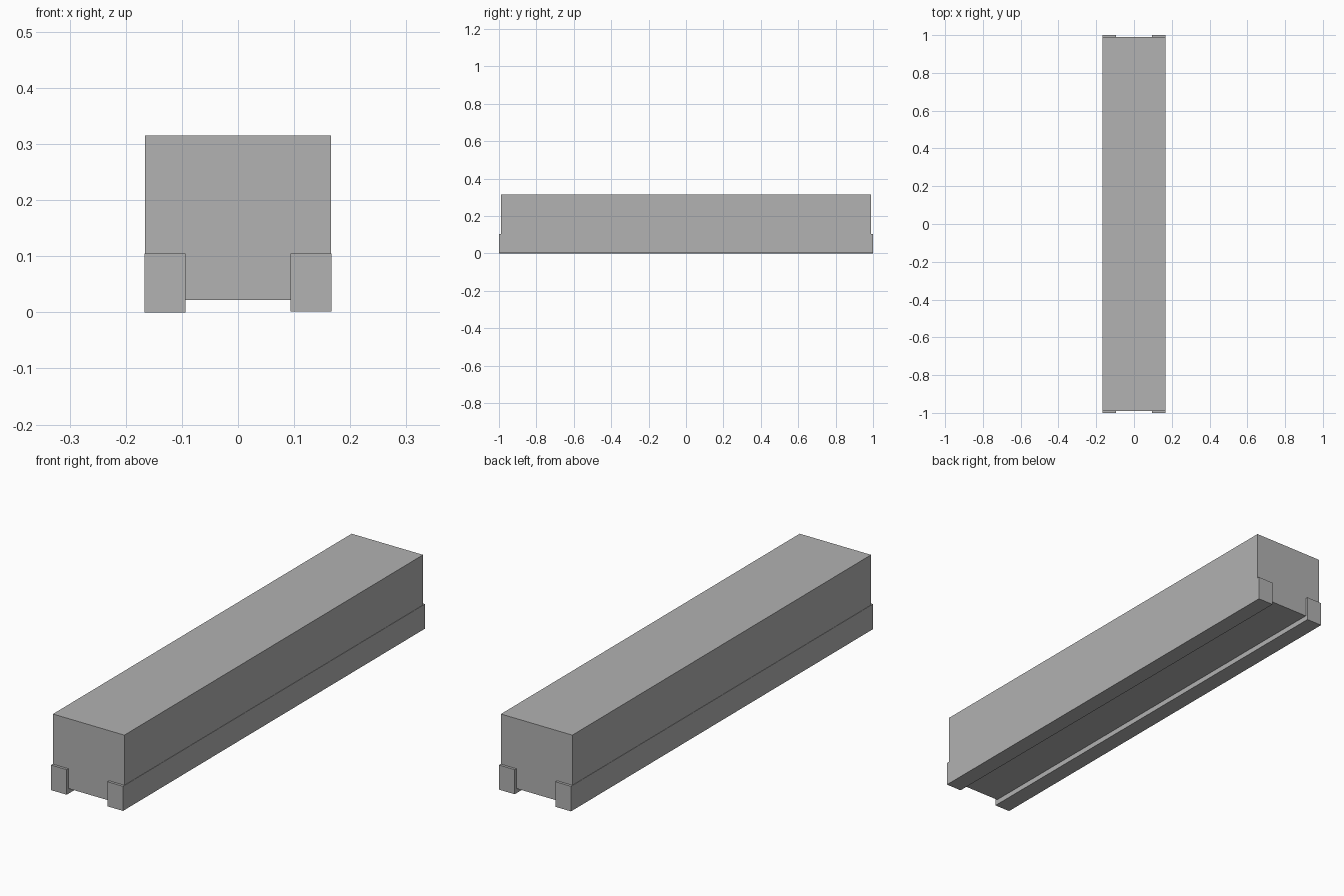
import bpy

if "Cube" in bpy.data.objects:
    bpy.data.objects.remove(bpy.data.objects["Cube"])

grey = bpy.data.materials.new("plain grey")
grey.diffuse_color = (0.445, 0.445, 0.445, 1)
grey.use_nodes = True
grey.node_tree.nodes["Principled BSDF"].inputs["Base Color"].default_value = grey.diffuse_color


def box(name, lo, hi):
    """Axis-aligned box between two corners."""
    centre = [(a + b) / 2 for a, b in zip(lo, hi)]
    bpy.ops.mesh.primitive_cube_add(size=1, location=centre)
    ob = bpy.context.object
    ob.name = name
    ob.scale = [b - a for a, b in zip(lo, hi)]
    bpy.ops.object.transform_apply(location=False, rotation=False, scale=True)
    ob.data.materials.append(grey)
    return ob


# Long main block, raised slightly off the ground
box("main_block", (-0.1655, -0.989, 0.022), (0.1655, 0.989, 0.315))

# Two bottom runners, a little longer and wider than the block
box("left_runner", (-0.167, -1, 0), (-0.094, 1, 0.105))
box("right_runner", (0.094, -1, 0.002), (0.167, 1, 0.105))
